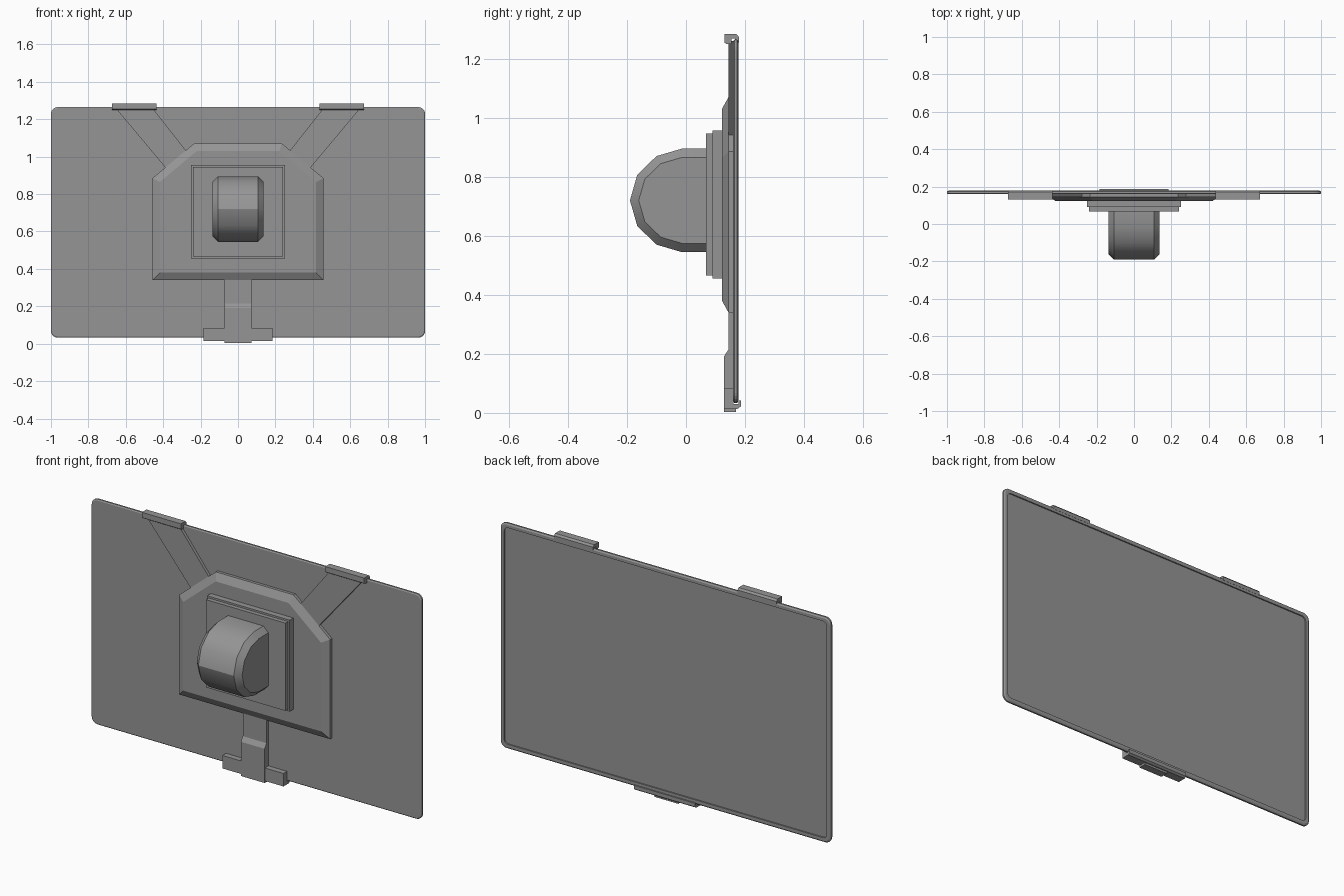
import bpy, bmesh, math

if "Cube" in bpy.data.objects:
    bpy.data.objects.remove(bpy.data.objects["Cube"], do_unlink=True)

grey = bpy.data.materials.new("mid_grey")
grey.use_nodes = True
COLOUR = (0.3, 0.3, 0.3, 1)
grey.diffuse_color = COLOUR
grey.node_tree.nodes["Principled BSDF"].inputs["Base Color"].default_value = COLOUR


def loft(name, rings, smooth=False):
    """Skin a stack of matching rings and cap both ends."""
    bm = bmesh.new()
    loops = [[bm.verts.new(p) for p in ring] for ring in rings]
    n = len(loops[0])
    for a, b in zip(loops, loops[1:]):
        for i in range(n):
            j = (i + 1) % n
            bm.faces.new((a[i], a[j], b[j], b[i]))
    bm.faces.new(loops[0][::-1])
    bm.faces.new(loops[-1])
    bmesh.ops.recalc_face_normals(bm, faces=bm.faces)
    mesh = bpy.data.meshes.new(name)
    bm.to_mesh(mesh)
    bm.free()
    mesh.materials.append(grey)
    obj = bpy.data.objects.new(name, mesh)
    bpy.context.collection.objects.link(obj)
    if smooth:
        bpy.ops.object.select_all(action='DESELECT')
        obj.select_set(True)
        bpy.context.view_layer.objects.active = obj
        bpy.ops.object.shade_smooth_by_angle(angle=math.radians(32))
    return obj


def at_y(outline, y):
    return [(x, y, z) for x, z in outline]


def at_x(profile, x):
    return [(x, y, z) for y, z in profile]


def rect(half, low, high):
    return [(-half, low), (half, low), (half, high), (-half, high)]


def rounded(half, low, high, r, steps=5):
    """Rectangle outline with rounded corners."""
    pts = []
    corners = [(half - r, high - r), (r - half, high - r),
               (r - half, low + r), (half - r, low + r)]
    for k, (cx, cz) in enumerate(corners):
        for i in range(steps + 1):
            a = math.pi / 2 * (k + i / steps)
            pts.append((cx + r * math.cos(a), cz + r * math.sin(a)))
    return pts


def panel_ring(inset, y):
    return at_y(rounded(1 - inset, 0.033 + inset, 1.265 - inset, 0.035 - inset / 2), y)


# Thin panel with a softened edge and a recessed screen at the back
loft("panel", [panel_ring(0.006, 0.16), panel_ring(0, 0.164), panel_ring(0, 0.173),
               panel_ring(0.008, 0.178), panel_ring(0.024, 0.178), panel_ring(0.024, 0.171)])


# Bracket plate with clipped top corners and a sloped border
def plate_outline(half, low, shoulder, top_half, top):
    return [(-half, low), (half, low), (half, shoulder),
            (top_half, top), (-top_half, top), (-half, shoulder)]


base = plate_outline(0.457, 0.34, 0.885, 0.235, 1.07)
face = plate_outline(0.417, 0.38, 0.865, 0.22, 1.03)
loft("bracket_plate", [at_y(base, 0.16), at_y(base, 0.144), at_y(face, 0.122)])

# Two stacked square mounting plates
for name, half, front, back in (("mount_plate", 0.25, 0.09, 0.122),
                                ("mount_pad", 0.24, 0.067, 0.09)):
    loft(name, [at_y(rect(half, 0.706 - half, 0.706 + half), y) for y in (back, front)])

# Rounded knob with chamfered sides
upper = [(0.067, 0.175), (-0.015, 0.175), (-0.1, 0.15), (-0.165, 0.087)]
full = upper + [(-0.19, 0)] + [(y, -z) for y, z in reversed(upper)]


def knob_ring(x, scale):
    return [(x, y if y > 0 else -0.015 + (y + 0.015) * scale, 0.72 + z * scale)
            for y, z in full]


loft("knob", [knob_ring(-0.137, 0.83), knob_ring(-0.107, 1),
              knob_ring(0.107, 1), knob_ring(0.137, 0.83)], smooth=True)

# Upper arms and the clips that hook over the top edge
clip = [(0.13, 1.255), (0.137, 1.25), (0.155, 1.25), (0.155, 1.268), (0.166, 1.268),
        (0.168, 1.255), (0.179, 1.255), (0.179, 1.274), (0.17, 1.284), (0.13, 1.284)]
for side, s in (("left", 1), ("right", -1)):
    arm = [(0.36, 0.92), (0.385, 0.938), (0.655, 1.26), (0.457, 1.26), (0.28, 1.035), (0.25, 1.0)]
    arm = [(s * x, z) for x, z in arm]
    loft(side + "_arm", [at_y(arm, 0.144), at_y(arm, 0.161)])
    loft(side + "_clip", [at_x(clip, s * 0.437), at_x(clip, s * 0.673)])

# Lower stem, thicker toward the foot
stem = [(0.144, 0.36), (0.144, 0.215), (0.128, 0.19), (0.128, 0.003),
        (0.17, 0.003), (0.17, 0.03), (0.161, 0.03), (0.161, 0.36)]
loft("stem", [at_x(stem, -0.072), at_x(stem, 0.072)])

# Foot that cups the bottom edge
foot = [(0.129, 0.085), (0.129, 0.014), (0.175, 0.014), (0.186, 0.022), (0.186, 0.042),
        (0.179, 0.042), (0.177, 0.03), (0.161, 0.03), (0.161, 0.085)]
loft("foot", [at_x(foot, -0.185), at_x(foot, 0.185)])
